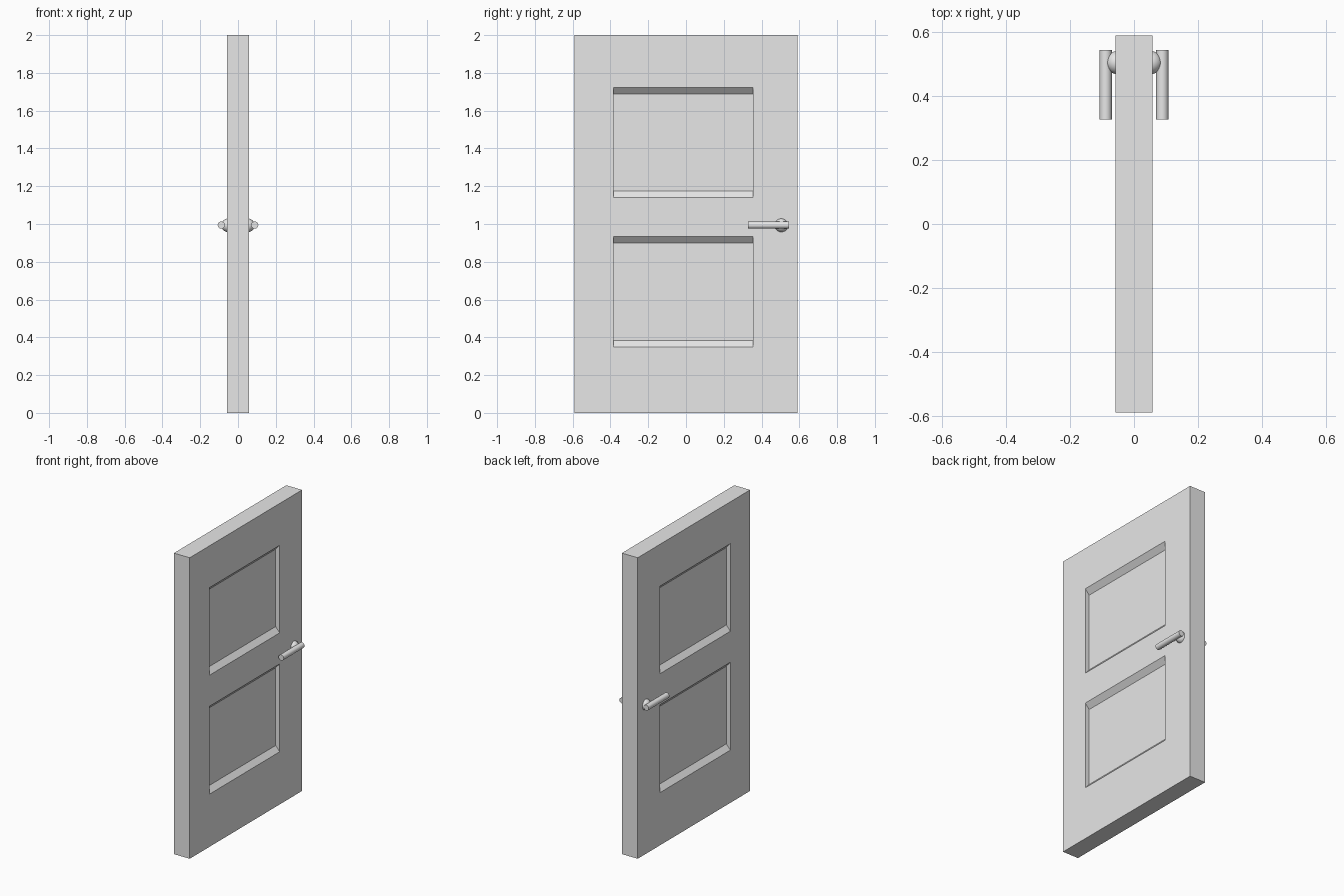
import bpy, bmesh, math
from mathutils import Vector

cube = bpy.data.objects.get("Cube")
if cube:
    bpy.data.objects.remove(cube, do_unlink=True)

grey = bpy.data.materials.new("light_grey")
grey.use_nodes = True
grey.diffuse_color = (0.8, 0.8, 0.8, 1)
grey.node_tree.nodes["Principled BSDF"].inputs["Base Color"].default_value = (0.8, 0.8, 0.8, 1)

HALF_X, HALF_Y, HEIGHT = 0.058, 0.59, 2.0
PANEL_Y = (-0.383, 0.355)
PANELS_Z = ((0.35, 0.934), (1.14, 1.722))
DEPTH, SLOPE = 0.03, 0.034


def build_door():
    """Slab with two recessed panels on each face: square sides, sloped top and bottom."""
    bm = bmesh.new()
    bmesh.ops.create_cube(bm, size=1)
    for v in bm.verts:
        v.co = (v.co.x * 2 * HALF_X, v.co.y * 2 * HALF_Y, (v.co.z + 0.5) * HEIGHT)

    # Score the slab along the panel borders
    cuts = [((0, y, 0), (0, 1, 0)) for y in PANEL_Y]
    cuts += [((0, 0, z), (0, 0, 1)) for pair in PANELS_Z for z in pair]
    for point, normal in cuts:
        bmesh.ops.bisect_plane(bm, geom=bm.verts[:] + bm.edges[:] + bm.faces[:],
                               plane_co=point, plane_no=normal)

    def is_panel(face):
        c = face.calc_center_median()
        return (abs(face.normal.x) > 0.9 and PANEL_Y[0] < c.y < PANEL_Y[1]
                and any(lo < c.z < hi for lo, hi in PANELS_Z))

    # Sink the panels
    bm.normal_update()
    panels = [f for f in bm.faces if is_panel(f)]
    for face in bmesh.ops.extrude_discrete_faces(bm, faces=panels)["faces"]:
        mid = face.calc_center_median()
        for v in face.verts:
            v.co.x -= math.copysign(DEPTH, mid.x)
            v.co.z -= math.copysign(SLOPE, v.co.z - mid.z)

    # Merge the leftover scoring into clean flat faces
    bmesh.ops.dissolve_limit(bm, angle_limit=0.01, verts=bm.verts[:], edges=bm.edges[:])
    bmesh.ops.recalc_face_normals(bm, faces=bm.faces[:])
    mesh = bpy.data.meshes.new("door_slab")
    bm.to_mesh(mesh)
    bm.free()
    mesh.materials.append(grey)
    bpy.context.collection.objects.link(bpy.data.objects.new("door_slab", mesh))


def finish(name):
    ob = bpy.context.object
    ob.name = name
    ob.data.materials.append(grey)
    bpy.ops.object.shade_smooth_by_angle(angle=math.radians(40))


build_door()

# Lever handle with a round knob base on each face
for side, sign in (("left", 1), ("right", -1)):
    bpy.ops.mesh.primitive_uv_sphere_add(segments=32, ring_count=16, radius=0.036,
                                         location=(sign * 0.052, 0.505, 0.993),
                                         rotation=(0, math.pi / 2, 0))
    finish(side + "_handle_base")
    bpy.ops.mesh.primitive_cylinder_add(vertices=32, radius=0.019, depth=0.218,
                                        location=(sign * 0.0885, 0.436, 0.994),
                                        rotation=(math.pi / 2, 0, 0))
    finish(side + "_handle_lever")
